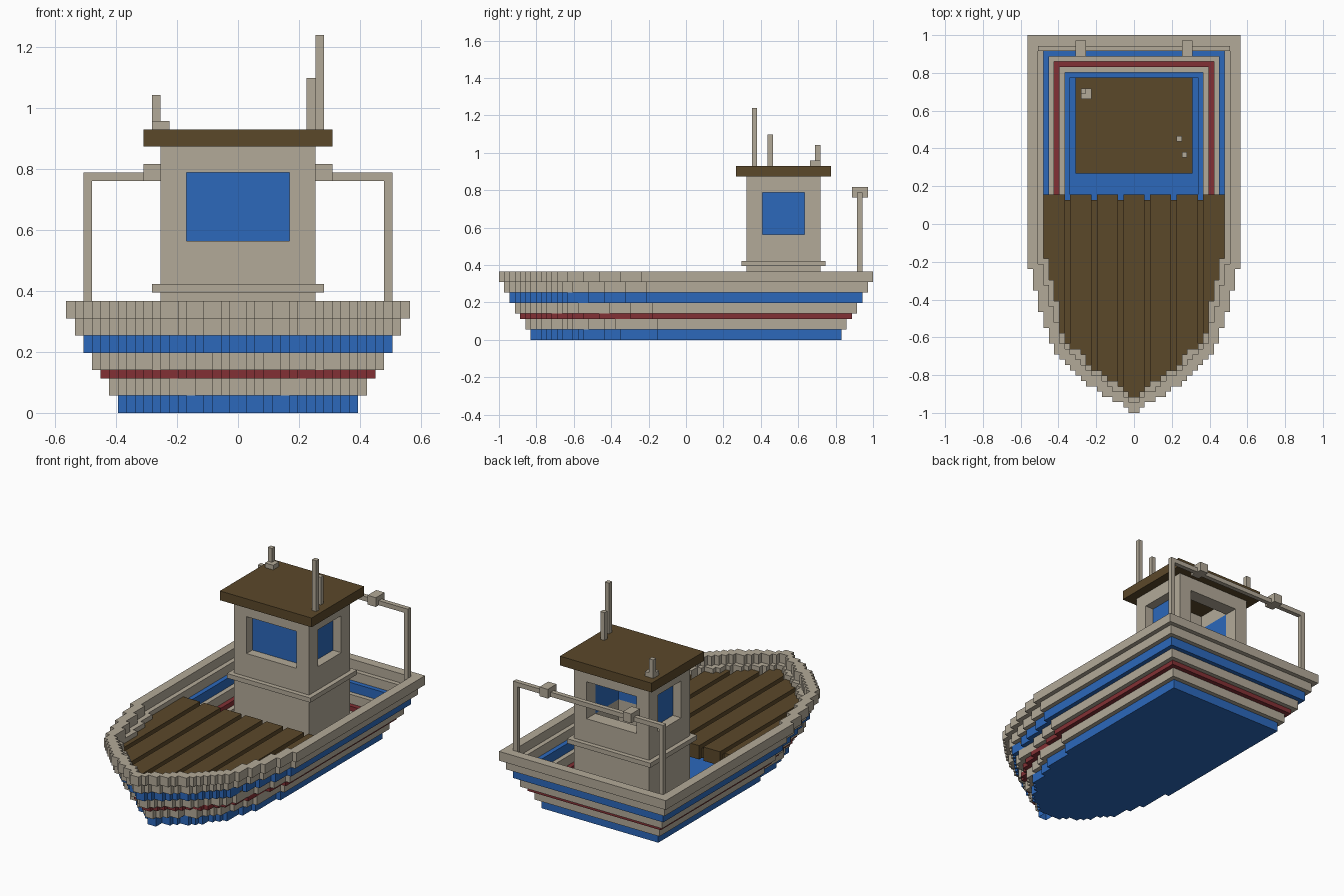
import bpy, bmesh, math

if "Cube" in bpy.data.objects:
    bpy.data.objects.remove(bpy.data.objects["Cube"])

U = 2 / 71  # block unit: the whole boat sits on this grid


def material(name, rgb):
    m = bpy.data.materials.new(name)
    m.diffuse_color = (*rgb, 1)
    m.use_nodes = True
    m.node_tree.nodes["Principled BSDF"].inputs["Base Color"].default_value = m.diffuse_color
    return m


BEIGE = material("beige", (0.45, 0.40, 0.315))
BLUE = material("blue", (0.025, 0.14, 0.50))
RED = material("red", (0.225, 0.03, 0.035))
BROWN = material("brown", (0.105, 0.065, 0.023))


def boxes(name, mat, specs):
    """One object from boxes given as (x0, x1, y0, y1, z0, z1) in block units."""
    bm = bmesh.new()
    for x0, x1, y0, y1, z0, z1 in specs:
        vs = bmesh.ops.create_cube(bm, size=1)["verts"]
        for v in vs:
            v.co = ((x0 if v.co.x < 0 else x1) * U,
                    (y0 if v.co.y < 0 else y1) * U,
                    (z0 if v.co.z < 0 else z1) * U)
    me = bpy.data.meshes.new(name)
    bm.to_mesh(me)
    bm.free()
    me.materials.append(mat)
    ob = bpy.data.objects.new(name, me)
    bpy.context.collection.objects.link(ob)
    return ob


def slab(name, mat, loops, z0, z1):
    """Extrude closed 2D loops (later loops are holes) from z0 to z1."""
    cu = bpy.data.curves.new(name, "CURVE")
    cu.dimensions = "2D"
    cu.fill_mode = "BOTH"
    cu.extrude = (z1 - z0) * U / 2
    for pts in loops:
        sp = cu.splines.new("POLY")
        sp.points.add(len(pts) - 1)
        for p, (x, y) in zip(sp.points, pts):
            p.co = (x * U, y * U, 0, 1)
        sp.use_cyclic_u = True
    tmp = bpy.data.objects.new(name + "_curve", cu)
    bpy.context.collection.objects.link(tmp)
    bpy.context.view_layer.update()
    me = bpy.data.meshes.new_from_object(tmp)
    bpy.data.objects.remove(tmp)
    me.name = name
    me.materials.clear()
    me.materials.append(mat)
    for p in me.polygons:
        p.use_smooth = False
        p.material_index = 0
    ob = bpy.data.objects.new(name, me)
    ob.location.z = (z0 + z1) * U / 2
    bpy.context.collection.objects.link(ob)
    return ob


# Stepped bow: half width of the top rim starting at each y
BOW = [(-35.5, 1), (-34.5, 2), (-33.5, 4), (-32.5, 6), (-31.5, 7), (-30.5, 9),
       (-29.5, 10), (-28.5, 11), (-27.5, 12), (-26.5, 13), (-25.5, 14),
       (-24.5, 15), (-22.5, 16), (-19.5, 17), (-16.5, 18), (-12.5, 19), (-8.5, 20)]


def bow_rows(k):
    """Bow steps of the outline k blocks inside the top rim."""
    rows = []
    for y, h in BOW:
        y2 = math.floor(y + k * (0.5 + 0.5 * (-y - 8.5) / 27)) + 0.5
        h2 = max(1, math.floor(h * (20 - k) / 20 + 0.5))
        if rows and h2 <= rows[-1][1]:
            continue
        if rows and y2 <= rows[-1][0]:
            rows[-1] = (rows[-1][0], h2)
        else:
            rows.append((y2, h2))
    return rows


def outline(k):
    rows = bow_rows(k)
    ends = [y for y, _ in rows[1:]] + [35.5 - k]
    right = []
    for (y, h), e in zip(rows, ends):
        right += [(h, y), (h, e)]
    return right + [(-x, y) for x, y in reversed(right)]


def strip(a, b, k, back):
    """Lengthwise strip a < x < b whose front follows the bow."""
    rows = bow_rows(k)
    pts = []
    for i in range(a, b):
        y = next(y for y, h in rows if h > abs(i + 0.5))
        pts += [(i, y)] if not pts or pts[-1] != (i, y) else []
        pts.append((i + 1, y))
    return pts + [(b, back), (a, back)]


# Hull: flaring rings from the rim down
LAYERS = [("rim", BEIGE, 11, 13), ("upper_hull", BEIGE, 9, 11),
          ("upper_blue_band", BLUE, 7, 9), ("middle_hull", BEIGE, 5, 7),
          ("red_stripe", RED, 4, 5), ("lower_hull", BEIGE, 2, 4),
          ("keel_band", BLUE, 0, 2)]
for k, (name, mat, z0, z1) in enumerate(LAYERS):
    slab(name, mat, [outline(k), outline(k + 2)], z0, z1)
slab("hull_floor", BLUE, [outline(8)], 0, 1)

# Fore deck: sunken base with raised planks
slab("deck_base", BROWN, [strip(-17, 17, 3, 4.5)], 7, 9.1)
for n, (a, b) in enumerate([(-17, -13), (-12, -8), (-7, -3), (-2, 2),
                            (3, 7), (8, 12), (13, 17)]):
    slab(f"deck_plank_{n}", BROWN, [strip(a, b, 3, 5.5)], 7, 10)

# Cabin shell: four walls, each with a window opening
walls = []
for z0, z1 in ((1, 20), (28, 31)):          # full walls below and above windows
    walls += [(-9, 9, 11.5, 14.5, z0, z1), (-9, 9, 22.5, 25.5, z0, z1),
              (-9, -6, 14.5, 22.5, z0, z1), (6, 9, 14.5, 22.5, z0, z1)]
for x0, x1 in ((-9, -6), (6, 9)):           # corner posts
    for y0, y1 in ((11.5, 14.5), (22.5, 25.5)):
        walls.append((x0, x1, y0, y1, 20, 28))
boxes("cabin_walls", BEIGE, walls)
boxes("cabin_band", BEIGE, [(-10, 10, 10.5, 11.5, 14, 15), (-10, 10, 25.5, 26.5, 14, 15),
                            (-10, -9, 11.5, 25.5, 14, 15), (9, 10, 11.5, 25.5, 14, 15)])
boxes("cabin_roof", BROWN, [(-11, 11, 9.5, 27.5, 31, 33)])

# Recessed panes at front and sides; the back stays open
boxes("front_window", BLUE, [(-6, 6, 13.5, 14.5, 20, 28)])
for side, s in (("left", -1), ("right", 1)):
    xs = sorted((6 * s, 7 * s))
    boxes(side + "_window", BLUE, [(*xs, 14.5, 22.5, 20, 28)])

# Stern rail: posts, cross bar and two blocks
for side, s in (("left", -1), ("right", 1)):
    boxes(side + "_rail_post", BEIGE, [(*sorted((17 * s, 18 * s)), 32.5, 33.5, 11, 28)])
    boxes(side + "_rail_lamp", BEIGE, [(*sorted((9 * s, 11 * s)), 31.5, 34.5, 27, 29)])
boxes("rail_bar", BEIGE, [(-17, 17, 32.5, 33.5, 27, 28)])

# Roof fittings
boxes("tall_antenna", BEIGE, [(9, 10, 12.5, 13.5, 33, 44)])
boxes("short_antenna", BEIGE, [(8, 9, 15.5, 16.5, 33, 39)])
boxes("exhaust_base", BEIGE, [(-10, -8, 23.5, 25.5, 33, 34)])
boxes("exhaust_pipe", BEIGE, [(-10, -9, 24.5, 25.5, 34, 37)])
